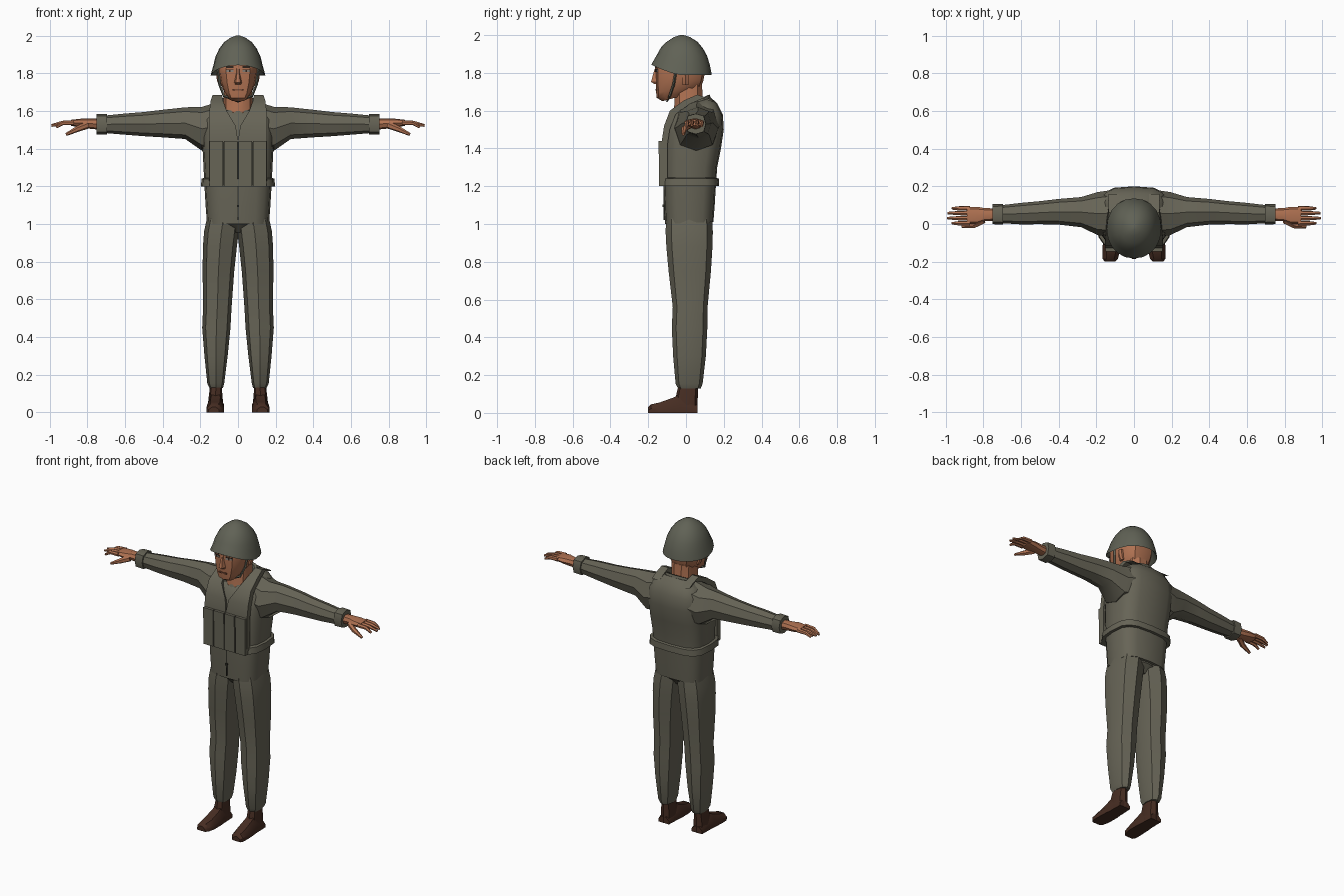
import bpy, bmesh, math
from mathutils import Vector


def material(name, r, g, b):
    m = bpy.data.materials.new(name)
    m.diffuse_color = (r, g, b, 1)
    return m


OLIVE = material("olive cloth", 0.135, 0.128, 0.094)
HELMET = material("helmet green", 0.118, 0.122, 0.092)
DARK = material("dark olive", 0.03, 0.03, 0.022)
SKIN = material("skin", 0.44, 0.17, 0.085)
LIP = material("lip brown", 0.20, 0.075, 0.04)
HAIR = material("dark brow", 0.03, 0.018, 0.012)
WHITE = material("eye grey", 0.25, 0.22, 0.19)
BOOT = material("boot brown", 0.062, 0.026, 0.016)


def skin(name, loops, mat, angle=35):
    """Bridge equal-length loops of points and cap both ends."""
    bm = bmesh.new()
    rows = [[bm.verts.new(p) for p in loop] for loop in loops]
    n = len(rows[0])
    for a, b in zip(rows, rows[1:]):
        for i in range(n):
            bm.faces.new((a[i], a[(i + 1) % n], b[(i + 1) % n], b[i]))
    bm.faces.new(rows[0])
    bm.faces.new(rows[-1])
    bmesh.ops.recalc_face_normals(bm, faces=bm.faces)
    me = bpy.data.meshes.new(name)
    bm.to_mesh(me)
    bm.free()
    me.materials.append(mat)
    ob = bpy.data.objects.new(name, me)
    bpy.context.collection.objects.link(ob)
    bpy.ops.object.select_all(action='DESELECT')
    ob.select_set(True)
    bpy.context.view_layer.objects.active = ob
    bpy.ops.object.shade_smooth_by_angle(angle=math.radians(angle))
    return ob


def unit(n, p):
    """Rounded-square outline."""
    pts = []
    for i in range(n):
        a = 2 * math.pi * i / n
        c, s = math.cos(a), math.sin(a)
        pts.append((math.copysign(abs(c) ** (2 / p), c), math.copysign(abs(s) ** (2 / p), s)))
    return pts


def ring_z(zf, zb, x0, x1, yf, yb, n=12, p=2.5):
    """Horizontal ring whose height runs from zf at the front to zb at the back."""
    return [((x0 + x1) / 2 + u * (x1 - x0) / 2, (yf + yb) / 2 + v * (yb - yf) / 2,
             zf + (zb - zf) * (1 + v) / 2) for u, v in unit(n, p)]


def ring_x(x, y, z, ry, rz, n=8, p=2.3):
    return [(x, y + u * ry, z + v * rz) for u, v in unit(n, p)]


def box(name, x0, x1, y0, y1, z0, z1, mat):
    return skin(name, [[(x0, y0, z), (x1, y0, z), (x1, y1, z), (x0, y1, z)] for z in (z0, z1)], mat)


def rod(name, points, radii, mat, n=6):
    """Tapered tube through a few points."""
    pts = [Vector(p) for p in points]
    loops = []
    for i, p in enumerate(pts):
        d = (pts[min(i + 1, len(pts) - 1)] - pts[max(i - 1, 0)]).normalized()
        a = d.cross(Vector((0.1, 1, 0.2))).normalized()
        b = d.cross(a)
        loops.append([p + (a * u + b * v) * radii[i] for u, v in unit(n, 2)])
    return skin(name, loops, mat)


# jacket body
body = [(1.0, 1.01, .165, -.11, .145), (1.1, 1.1, .172, -.115, .152), (1.2, 1.2, .178, -.118, .158),
        (1.3, 1.3, .183, -.118, .165), (1.4, 1.4, .188, -.118, .185), (1.48, 1.5, .19, -.112, .2),
        (1.55, 1.58, .185, -.095, .195), (1.58, 1.64, .155, -.075, .165), (1.6, 1.67, .10, -.06, .13)]
skin("jacket", [ring_z(a, b, -w, w, f, k, 16, 3.2) for a, b, w, f, k in body], OLIVE)

# vest hem band round the waist
skin("waist_band", [ring_z(z, z, -w, w, f, k, 16, 3.4) for z, w, f, k in
                    ((1.2, .18, -.12, .16), (1.2, .197, -.138, .176),
                     (1.24, .193, -.135, .174), (1.245, .178, -.118, .16))], OLIVE)

# standing collar, higher at the nape
skin("collar", [ring_z(a, b, -w, w, f, k, 12, 2.3) for a, b, w, f, k in
                ((1.55, 1.64, .115, -.085, .14), (1.60, 1.685, .098, -.066, .125),
                 (1.595, 1.68, .083, -.054, .11), (1.56, 1.64, .07, -.05, .1))], OLIVE)

# front pouches on a dark backing that shows in the gaps
box("pouch_backing", -.15, .15, -.133, -.11, 1.205, 1.435, DARK)
for i in range(4):
    x = -.152 + i * .0775
    box("pouch", x, x + .0715, -.143, -.11, 1.2, 1.425, OLIVE)
    box("pouch_flap", x, x + .0715, -.146, -.11, 1.37, 1.44, OLIVE)

# jacket closing seam and button
box("front_seam", -.002, .002, -.1195, -.112, 1.02, 1.2, DARK)
box("button", -.006, .006, -.124, -.112, 1.09, 1.102, DARK)

for s in (1, -1):
    # vest front panel running over the shoulder
    panel = [(1.24, -.128, .0, .155), (1.44, -.128, .0, .155), (1.52, -.116, .012, .155),
             (1.60, -.085, .06, .152), (1.655, -.01, .08, .145), (1.685, .06, .085, .135),
             (1.66, .13, .08, .135)]
    skin("vest_panel", [[(s * a, y, z), (s * b, y, z), (s * b, y + .03, z - .02), (s * a, y + .03, z - .02)]
                        for z, y, a, b in panel], OLIVE)

    # sleeve and cuff
    arm = [(.08, .06, 1.53, .125, .125), (.19, .055, 1.505, .115, .117), (.28, .063, 1.535, .08, .084),
           (.4, .065, 1.533, .068, .073), (.5, .06, 1.53, .061, .064), (.6, .055, 1.53, .057, .056),
           (.71, .052, 1.529, .047, .046)]
    skin("sleeve", [ring_x(s * x, *r) for x, *r in arm], OLIVE)
    skin("cuff", [ring_x(s * x, .052, 1.53, a, b, 8, 2.8) for x, a, b in
                  ((.695, .045, .045), (.695, .055, .055), (.75, .053, .054), (.75, .03, .03))], OLIVE)

    # palm, fingers and thumb
    palm = [(.73, .05, 1.53, .033, .03), (.79, .05, 1.533, .034, .027), (.83, .045, 1.535, .046, .024),
            (.885, .045, 1.537, .046, .016)]
    skin("palm", [ring_x(s * x, *r) for x, *r in palm], SKIN)
    for y, tip, drop in ((.004, .965, .027), (.031, .99, .018), (.058, .988, .016), (.083, .965, .022)):
        rod("finger", [(s * .87, y, 1.538), (s * .93, y, 1.536), (s * tip, y, 1.54 - drop)],
            (.0135, .012, .007), SKIN)
    rod("thumb", [(s * .80, .02, 1.525), (s * .85, -.008, 1.505), (s * .912, -.015, 1.475)],
        (.02, .016, .008), SKIN)

    # trouser leg
    leg = [(.13, .08, .152, -.042, .078), (.155, .073, .163, -.055, .088), (.3, .055, .178, -.068, .105),
           (.45, .04, .19, -.075, .113), (.56, .034, .185, -.07, .114), (.75, .02, .188, -.092, .132),
           (.88, .006, .186, -.104, .14), (.96, -.004, .18, -.108, .142), (1.03, -.01, .165, -.105, .138)]
    skin("trouser_leg", [ring_z(z, z, s * a, s * b, f, k, 8, 2.5) for z, a, b, f, k in leg], OLIVE)

    # boot shaft, then foot
    skin("boot_shaft", [ring_z(z, z, s * a, s * b, f, k, 8, 2.6) for z, a, b, f, k in
                        ((0, .078, .16, -.06, .062), (.06, .08, .158, -.06, .062),
                         (.145, .087, .148, -.04, .063))], BOOT)
    foot = [(.06, .082, .158, .04), (-.03, .078, .16, .10), (-.07, .074, .164, .08),
            (-.14, .075, .167, .055), (-.185, .085, .166, .045), (-.2, .1, .156, .03)]
    skin("boot_foot", [[(s * a, y, 0), (s * b, y, 0), (s * b, y, h * .5), (s * (b - .02), y, h),
                        (s * (a + .02), y, h), (s * a, y, h * .5)] for y, a, b, h in foot], BOOT)

    # eye and brow plates lying on the face
    for name, z0, z1, m in (("eye", 1.806, 1.818, WHITE), ("brow", 1.829, 1.838, HAIR),
                            ("upper_lid", 1.817, 1.821, HAIR)):
        skin(name, [[(s * .024, -.1635 + d, z), (s * .064, -.1535 + d, z),
                     (s * .064, -.148 + d, z), (s * .024, -.157 + d, z)]
                    for z, d in ((z0, 0), (z1, 0))], m)
    skin("pupil", [[(s * .039, -.1615, z), (s * .049, -.159, z), (s * .049, -.154, z),
                    (s * .039, -.156, z)] for z in (1.806, 1.818)], HAIR)

    # chin strap and ear
    rod("chin_strap", [(s * .108, -.05, 1.83), (s * .098, -.065, 1.74), (s * .075, -.085, 1.68),
                       (s * .0, -.10, 1.65)], (.007, .007, .007, .006), HELMET, 4)
    skin("ear", [ring_z(z, z, s * .085, s * w, -.02, .015, 6, 2) for z, w in
                 ((1.735, .1), (1.76, .112), (1.80, .115))], SKIN)

# waist seat joining the legs
skin("trouser_seat", [ring_z(z, z, -w, w, f, k, 12, 2.8) for z, w, f, k in
                      ((.955, .05, -.06, .09), (1.0, .15, -.10, .13), (1.06, .15, -.10, .13))], OLIVE)

# neck and head
skin("neck", [ring_z(a, b, -w, w, f, k, 10, 2.2) for a, b, w, f, k in
              ((1.54, 1.6, .085, -.075, .1), (1.62, 1.66, .076, -.066, .092),
               (1.74, 1.74, .075, -.06, .088))], SKIN)
head = [(1.65, 1.69, .045, -.125, .02), (1.668, 1.705, .06, -.155, .05), (1.695, 1.725, .078, -.158, .08),
        (1.75, 1.76, .095, -.16, .092), (1.80, 1.80, .103, -.162, .1), (1.86, 1.86, .106, -.16, .1),
        (1.92, 1.92, .085, -.11, .08)]
skin("head", [ring_z(a, b, -w, w, f, k, 12, 2.8) for a, b, w, f, k in head], SKIN)

# nose and mouth
skin("nose", [[(-w, -.15, z), (w, -.15, z), (w * .5, y, z), (-w * .5, y, z)] for z, w, y in
              ((1.74, .018, -.165), (1.752, .022, -.185), (1.80, .012, -.172), (1.83, .01, -.162))], SKIN)
box("mouth", -.028, .028, -.1625, -.1535, 1.708, 1.716, LIP)


# helmet: open below, rim raised at the brow, smooth dome
def rim(w, f, k, lift, base):
    return [(x, y, base + lift * max(0, -v) ** 1.4) for (x, y, _), (u, v) in
            zip(ring_z(0, 0, -w, w, f, k, 20, 2.1), unit(20, 2.1))]


shell = [rim(.108, -.15, .10, .02, 1.86), rim(.136, -.17, .128, .055, 1.795),
         rim(.145, -.183, .136, .055, 1.788), rim(.142, -.178, .134, .052, 1.802),
         rim(.131, -.166, .127, .035, 1.84)]
for z, k in ((1.89, .91), (1.93, .76), (1.965, .56), (1.99, .29), (2.0, .07)):
    shell.append(rim(.131 * k, -.022 - .142 * k, -.022 + .147 * k, .012 * k if z < 1.95 else 0, z))
skin("helmet", shell, HELMET, 50)
